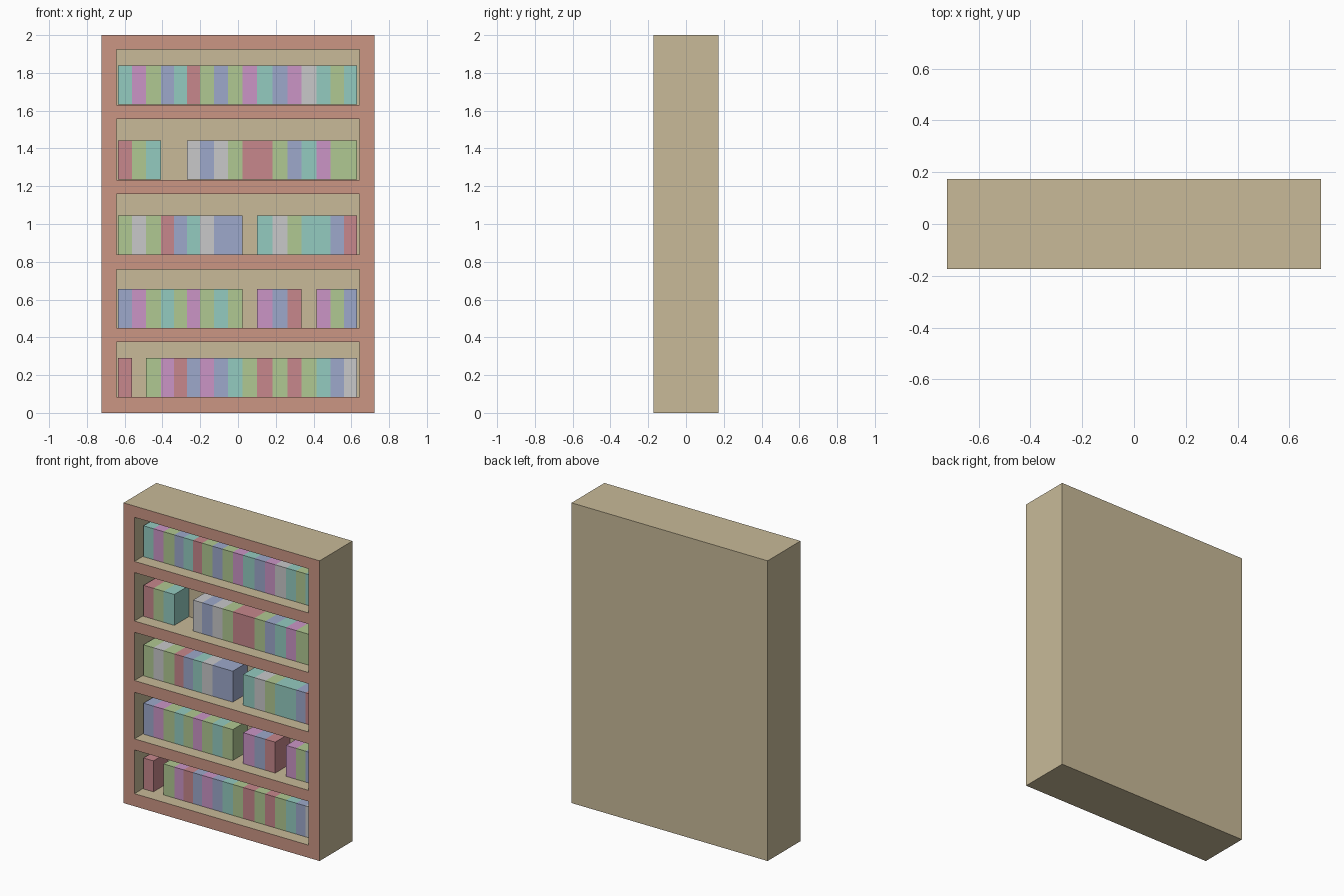
import bpy, bmesh

if "Cube" in bpy.data.objects:
    bpy.data.objects.remove(bpy.data.objects["Cube"])


def lin(c):
    c /= 255
    return c / 12.92 if c <= 0.04045 else ((c + 0.055) / 1.055) ** 2.4


def material(name, rgb):
    m = bpy.data.materials.new(name)
    m.diffuse_color = (*[lin(c) for c in rgb], 1)
    m.use_nodes = True
    m.node_tree.nodes["Principled BSDF"].inputs["Base Color"].default_value = m.diffuse_color
    return m


tan = material("tan_wood", (200, 186, 152))
frame = material("reddish_wood", (203, 150, 132))
book_mats = {
    "r": material("book_red", (199, 135, 140)),
    "g": material("book_green", (176, 200, 146)),
    "b": material("book_blue", (157, 169, 203)),
    "t": material("book_teal", (148, 203, 192)),
    "p": material("book_pink", (203, 149, 198)),
    "w": material("book_grey", (200, 200, 202)),
}
codes = list(book_mats)

W, D, H = 0.7225, 0.173, 2.0        # half width, half depth, height
OPEN_W = 0.642                      # half width of the openings
BACK_Y = 0.067                      # back wall of the openings
BOOK_Y = -0.088                     # front of the books
BOOK_H = 0.207

# floor and ceiling of each opening, and its books ("." is a gap)
shelves = [
    (0.084, 0.375, "r.gprbpbtgrgrgtbw"),
    (0.449, 0.759, "bpgtgpgtg.pbr.pgb"),
    (0.838, 1.159, "gwgrbtwbb.twgttbr"),
    (1.234, 1.557, "rgt..wbwgrrgbtpgg"),
    (1.631, 1.925, "tpgbtrgbgptbpwtgt"),
]
# shared book edges along x
edges = [-.635, -.562, -.487, -.408, -.34, -.27, -.202, -.128, -.054,
         .023, .1, .183, .262, .336, .416, .49, .56, .63]


def finish(name, bm, mats):
    bmesh.ops.recalc_face_normals(bm, faces=bm.faces[:])
    me = bpy.data.meshes.new(name)
    bm.to_mesh(me)
    bm.free()
    for m in mats:
        me.materials.append(m)
    ob = bpy.data.objects.new(name, me)
    bpy.context.collection.objects.link(ob)
    return ob


# case: gridded front, extruded back, openings pushed in
bm = bmesh.new()
xs = [-W, -OPEN_W, OPEN_W, W]
zs = [0.0] + [z for s in shelves for z in s[:2]] + [H]
grid = [[bm.verts.new((x, -D, z)) for x in xs] for z in zs]
front, openings = [], []
for j in range(len(zs) - 1):
    for i in range(3):
        f = bm.faces.new((grid[j][i], grid[j][i + 1],
                          grid[j + 1][i + 1], grid[j + 1][i]))
        front.append(f)
        if i == 1 and j % 2 == 1:
            openings.append(f)
back = bmesh.ops.extrude_face_region(bm, geom=front, use_keep_orig=True)
for v in [g for g in back["geom"] if isinstance(g, bmesh.types.BMVert)]:
    v.co.y = D
pushed = bmesh.ops.extrude_discrete_faces(bm, faces=openings)
for f in pushed["faces"]:
    for v in f.verts:
        v.co.y = BACK_Y
# only the foremost faces take the frame colour
for f in bm.faces:
    f.material_index = int(all(abs(v.co.y + D) < 1e-4 for v in f.verts))
finish("bookcase", bm, [tan, frame])

# books: one row per shelf
for n, (z0, _, row) in enumerate(shelves):
    bm = bmesh.new()
    for k, code in enumerate(row):
        if code == ".":
            continue
        made = bmesh.ops.create_cube(bm, size=1)["verts"]
        x0, x1 = edges[k], edges[k + 1]
        for v in made:
            v.co.x = x1 if v.co.x > 0 else x0
            v.co.y = BACK_Y - 0.002 if v.co.y > 0 else BOOK_Y
            v.co.z = z0 + (BOOK_H if v.co.z > 0 else 0.001)
        for f in {f for v in made for f in v.link_faces}:
            f.material_index = codes.index(code)
    finish(f"books_shelf_{n + 1}", bm, book_mats.values())
